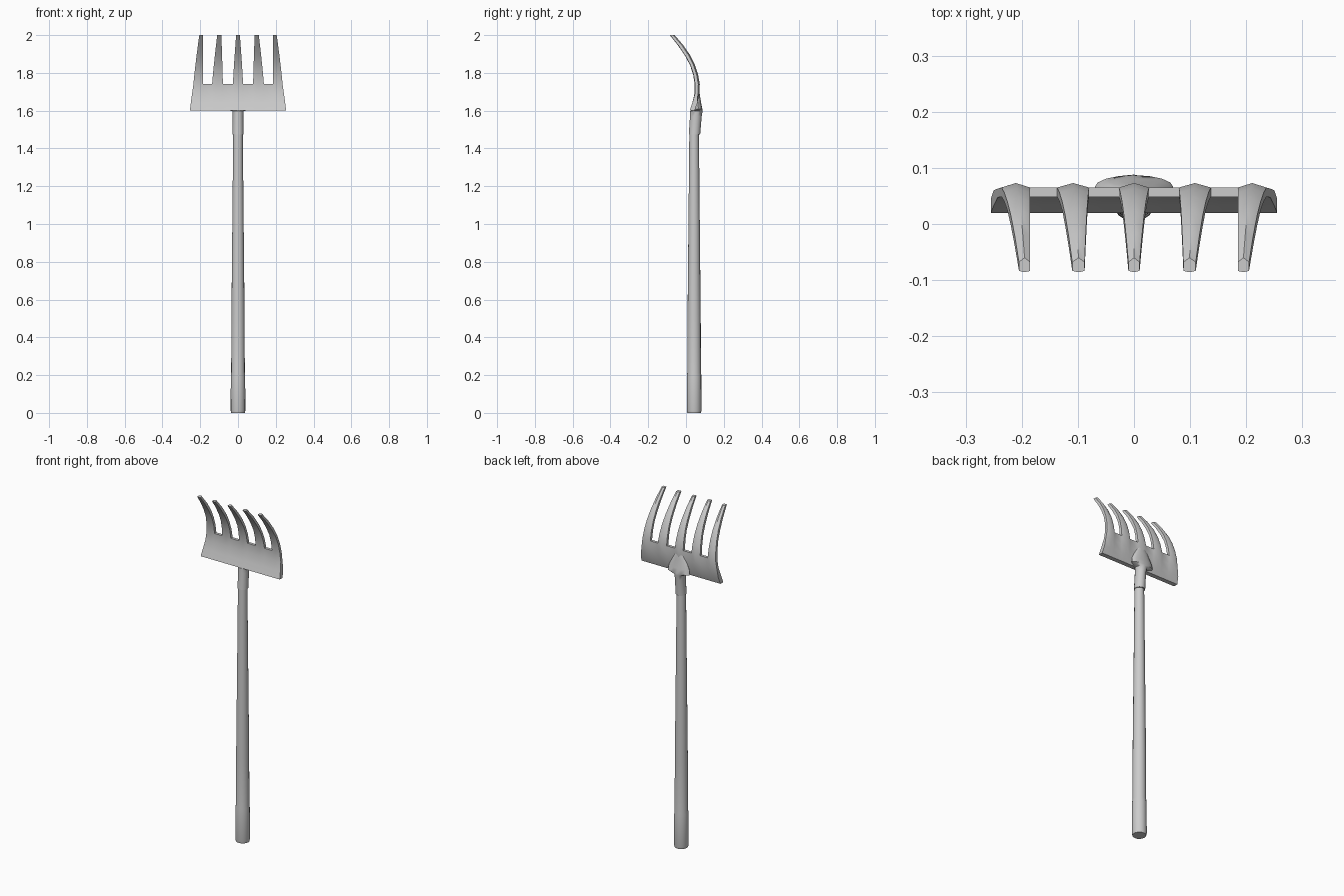
import bpy, bmesh, math

if "Cube" in bpy.data.objects:
    bpy.data.objects.remove(bpy.data.objects["Cube"])


def finish(name, bm, angle=40):
    bmesh.ops.recalc_face_normals(bm, faces=bm.faces)
    mesh = bpy.data.meshes.new(name)
    bm.to_mesh(mesh)
    bm.free()
    obj = bpy.data.objects.new(name, mesh)
    bpy.context.collection.objects.link(obj)
    bpy.ops.object.select_all(action='DESELECT')
    obj.select_set(True)
    bpy.context.view_layer.objects.active = obj
    bpy.ops.object.shade_smooth_by_angle(angle=math.radians(angle))
    return obj


def loft(name, rings, sides=16):
    """Closed body through elliptical rings (z, radius x, radius y, centre y)."""
    bm = bmesh.new()
    loops = []
    for z, rx, ry, cy in rings:
        loops.append([bm.verts.new((rx * math.cos(a), cy + ry * math.sin(a), z))
                      for a in (2 * math.pi * i / sides for i in range(sides))])
    for a, b in zip(loops, loops[1:]):
        for i in range(sides):
            j = (i + 1) % sides
            bm.faces.new((a[i], a[j], b[j], b[i]))
    bm.faces.new(loops[0])
    bm.faces.new(loops[-1])
    return finish(name, bm)


# Wooden handle with thicker grip end
loft("handle", [(z, r, r, 0.043) for z, r in
                [(0, .036), (.012, .039), (.2, .038), (.215, .036),
                 (.5, .035), (1.0, .030), (1.52, .025)]])

# Socket that fans out onto the back of the head
loft("socket", [(1.475, .029, .030, .045), (1.57, .028, .031, .052),
                (1.597, .030, .033, .055), (1.608, .070, .021, .066),
                (1.635, .066, .018, .063), (1.68, .045, .014, .060),
                (1.73, .015, .008, .058)])

# Rake head: side profile rows (z, front y, back y)
ROWS = [(1.60, .020, .046), (1.64, .033, .060), (1.69, .045, .071),
        (1.74, .046, .073), (1.79, .038, .064), (1.84, .022, .048),
        (1.89, -.005, .024), (1.945, -.042, -.013), (2.0, -.086, -.060)]
PLATE_ROW = 3
# Tine edges: left and right x at the plate, then at the tip
TINES = [((-.236, -.185), (-.205, -.185)), ((-.137, -.080), (-.110, -.088)),
         ((-.027, .027), (-.010, .010)), ((.080, .137), (.088, .110)),
         ((.185, .236), (.185, .205))]


def head_x(row, tine, k):
    """x of a tine's left edge, middle or right edge at a profile row."""
    (l0, r0), (l1, r1) = TINES[tine]
    t = max(0, (ROWS[row][0] - 1.74) / .26) ** 1.15
    left, right = l0 + (l1 - l0) * t, r0 + (r1 - r0) * t
    x = (left, (left + right) / 2, right)[k]
    if row < PLATE_ROW and abs(x) > .2:
        flare = (.255, .250, .243)[row]
        x = math.copysign(flare if abs(x) > .23 else abs(x), x)
    return x


bm = bmesh.new()
grid = {}
for r, (z, front, back) in enumerate(ROWS):
    for c in range(15):
        tine, k = divmod(c, 3)
        edge = 0 if k == 1 or r < 2 else .008
        x = head_x(r, tine, k)
        grid[r, c, 0] = bm.verts.new((x, front + edge * .3, z))
        grid[r, c, 1] = bm.verts.new((x, back - edge, z))

# Plate cells span the whole width, tine cells leave gaps
cells = {(r, c) for r in range(len(ROWS) - 1) for c in range(14)
         if r < PLATE_ROW or c % 3 != 2}
for r, c in cells:
    corners = [(r, c), (r, c + 1), (r + 1, c + 1), (r + 1, c)]
    for side in (0, 1):
        bm.faces.new([grid[p[0], p[1], side] for p in corners])
    neighbours = [(r - 1, c), (r, c + 1), (r + 1, c), (r, c - 1)]
    for i, n in enumerate(neighbours):
        if n not in cells:
            a, b = corners[i], corners[(i + 1) % 4]
            bm.faces.new((grid[(*a, 0)], grid[(*b, 0)], grid[(*b, 1)], grid[(*a, 1)]))
finish("rake_head", bm, 45)
